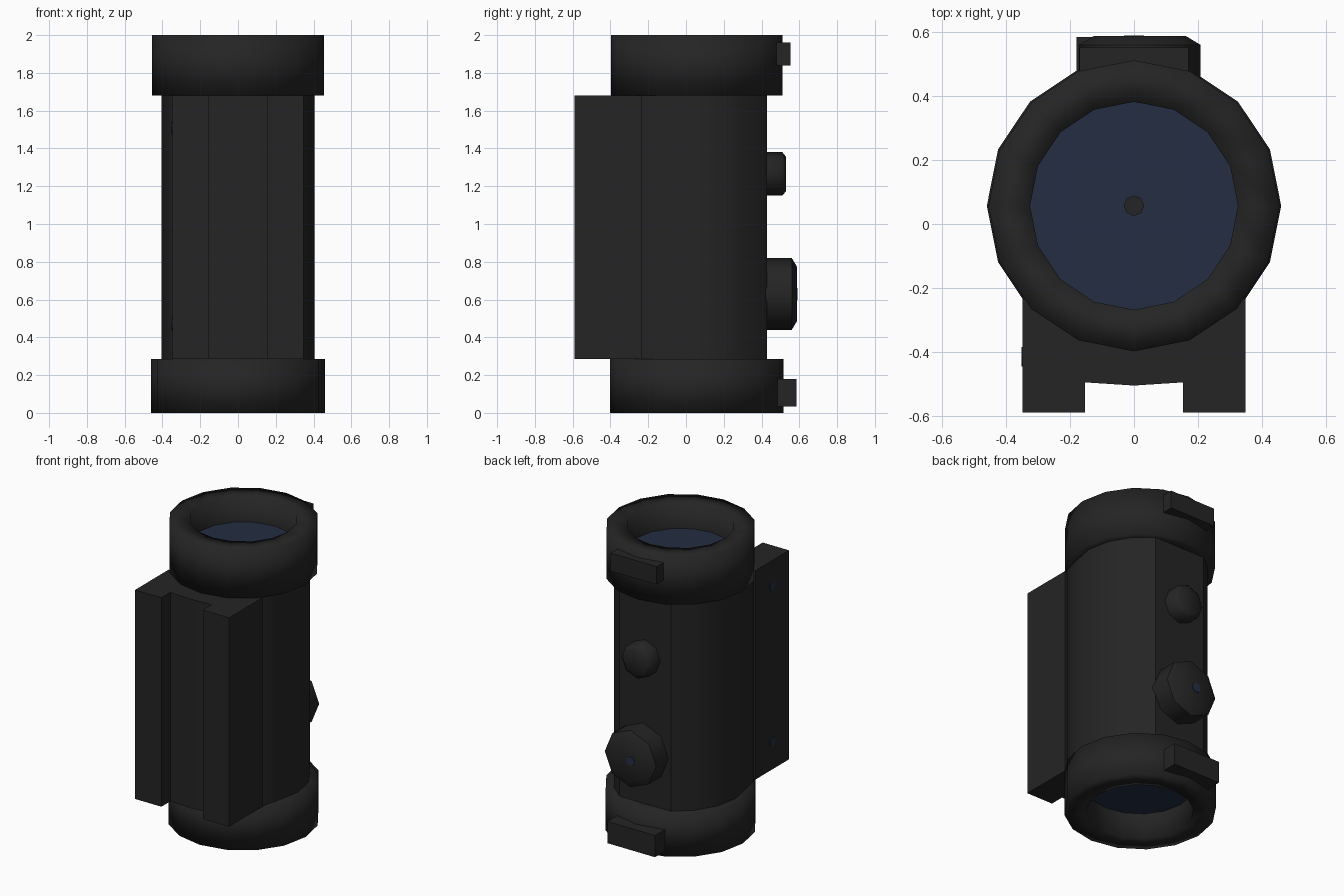
import bpy, bmesh, math
from mathutils import Matrix, Vector

if "Cube" in bpy.data.objects:
    bpy.data.objects.remove(bpy.data.objects["Cube"])

CY = 0.057          # tube axis in y
Z0, Z1 = 0.285, 1.68  # span of the main housing


def material(name, rgb):
    m = bpy.data.materials.new(name)
    m.diffuse_color = (*rgb, 1)
    m.use_nodes = True
    m.node_tree.nodes["Principled BSDF"].inputs["Base Color"].default_value = m.diffuse_color
    return m


BLACK = material("matte black", (0.018, 0.018, 0.018))
BLUE = material("lens blue", (0.017, 0.027, 0.056))


def finish(name, bm, mat, smooth=None):
    bmesh.ops.recalc_face_normals(bm, faces=bm.faces)
    me = bpy.data.meshes.new(name)
    bm.to_mesh(me)
    bm.free()
    ob = bpy.data.objects.new(name, me)
    me.materials.append(mat)
    bpy.context.collection.objects.link(ob)
    if smooth is not None:
        bpy.ops.object.select_all(action='DESELECT')
        ob.select_set(True)
        bpy.context.view_layer.objects.active = ob
        bpy.ops.object.shade_smooth_by_angle(angle=math.radians(smooth))
    return ob


def box(name, x, y, z):
    bm = bmesh.new()
    bmesh.ops.create_cube(bm, size=1)
    for v in bm.verts:
        v.co = Vector([(a + b) / 2 + c * (b - a) for (a, b), c in zip((x, y, z), v.co)])
    return finish(name, bm, BLACK)


def prism(name, outline, z0, z1, smooth):
    bm = bmesh.new()
    face = bm.faces.new([bm.verts.new((x, y, z0)) for x, y in outline])
    new = bmesh.ops.extrude_face_region(bm, geom=[face])["geom"]
    bmesh.ops.translate(bm, vec=(0, 0, z1 - z0),
                        verts=[g for g in new if isinstance(g, bmesh.types.BMVert)])
    return finish(name, bm, BLACK, smooth)


def lathe(name, profile, sides, mat, at, rot=Matrix(), smooth=None, cap=False):
    """Turn (radius, height) points around z, then rotate and move."""
    bm = bmesh.new()
    rings = [[bm.verts.new((r * math.cos(2 * math.pi * i / sides),
                            r * math.sin(2 * math.pi * i / sides), h)) for i in range(sides)]
             for r, h in profile]
    for a, b in zip(rings, rings[1:]):
        for i in range(sides):
            j = (i + 1) % sides
            bm.faces.new((a[i], a[j], b[j], b[i]))
    if cap:
        bm.faces.new(rings[0])
        bm.faces.new(rings[-1])
    bm.transform(Matrix.Translation(at) @ rot.to_4x4())
    return finish(name, bm, mat, smooth)


# End rings, each a collar with a recessed bore
lathe("top_ring", [(0.38, 1.68), (0.455, 1.68), (0.455, 2.0), (0.325, 2.0), (0.325, 1.8)],
      16, BLACK, (0, CY, 0), smooth=120)
lathe("bottom_ring", [(0.38, Z0), (0.46, Z0), (0.46, 0), (0.325, 0), (0.325, 0.2)],
      16, BLACK, (0, CY, 0), smooth=120)

# Lenses and the centre dot
lathe("top_lens", [(0.327, 1.82), (0.327, 1.83)], 16, BLUE, (0, CY, 0), cap=True)
lathe("bottom_lens", [(0.327, 0.17), (0.327, 0.18)], 16, BLUE, (0, CY, 0), cap=True)
lathe("aiming_dot", [(0.032, 1.83), (0.032, 1.835)], 8, BLACK, (0, CY, 0), cap=True)

# Housing: round sides, flat back, narrow neck at the front
half = [(0.19, 0.43), (0.295, 0.34), (0.375, 0.21), (0.405, CY), (0.375, -0.1),
        (0.345, -0.22), (0.16, -0.40), (0.155, -0.495)]
prism("housing", half + [(0, -0.505)] + [(-x, y) for x, y in reversed(half)], Z0, Z1, 38)

# Mounting rails
for side, name in ((1, "right_rail"), (-1, "left_rail")):
    box(name, sorted((side * 0.153, side * 0.348)), (-0.59, -0.235), (Z0, Z1))

# Tabs on the back of the end rings
box("top_tab", (-0.17, 0.17), (0.46, 0.552), (1.84, 1.96))
box("bottom_tab", (-0.18, 0.17), (0.47, 0.585), (0.035, 0.18))

# Adjustment knobs, pointing backwards (+y)
back = Matrix.Rotation(-math.pi / 2, 3, 'X')
lathe("large_knob", [(0.19, 0), (0.19, 0.14), (0.145, 0.167)], 8, BLACK,
      (0.018, 0.42, 0.63), back, smooth=50, cap=True)
lathe("small_knob", [(0.115, 0), (0.115, 0.09), (0.09, 0.11)], 8, BLACK,
      (0.003, 0.42, 1.265), back, smooth=50, cap=True)

# Blue markers on the large knob and the left rail
lathe("knob_marker", [(0.032, 0), (0.032, 0.004)], 8, BLUE, (0.0, 0.586, 0.63), back, cap=True)
left = Matrix.Rotation(-math.pi / 2, 3, 'Y')
for z in (0.47, 1.51):
    lathe("rail_marker", [(0.03, 0), (0.03, 0.004)], 8, BLUE, (-0.347, -0.415, z), left, cap=True)
